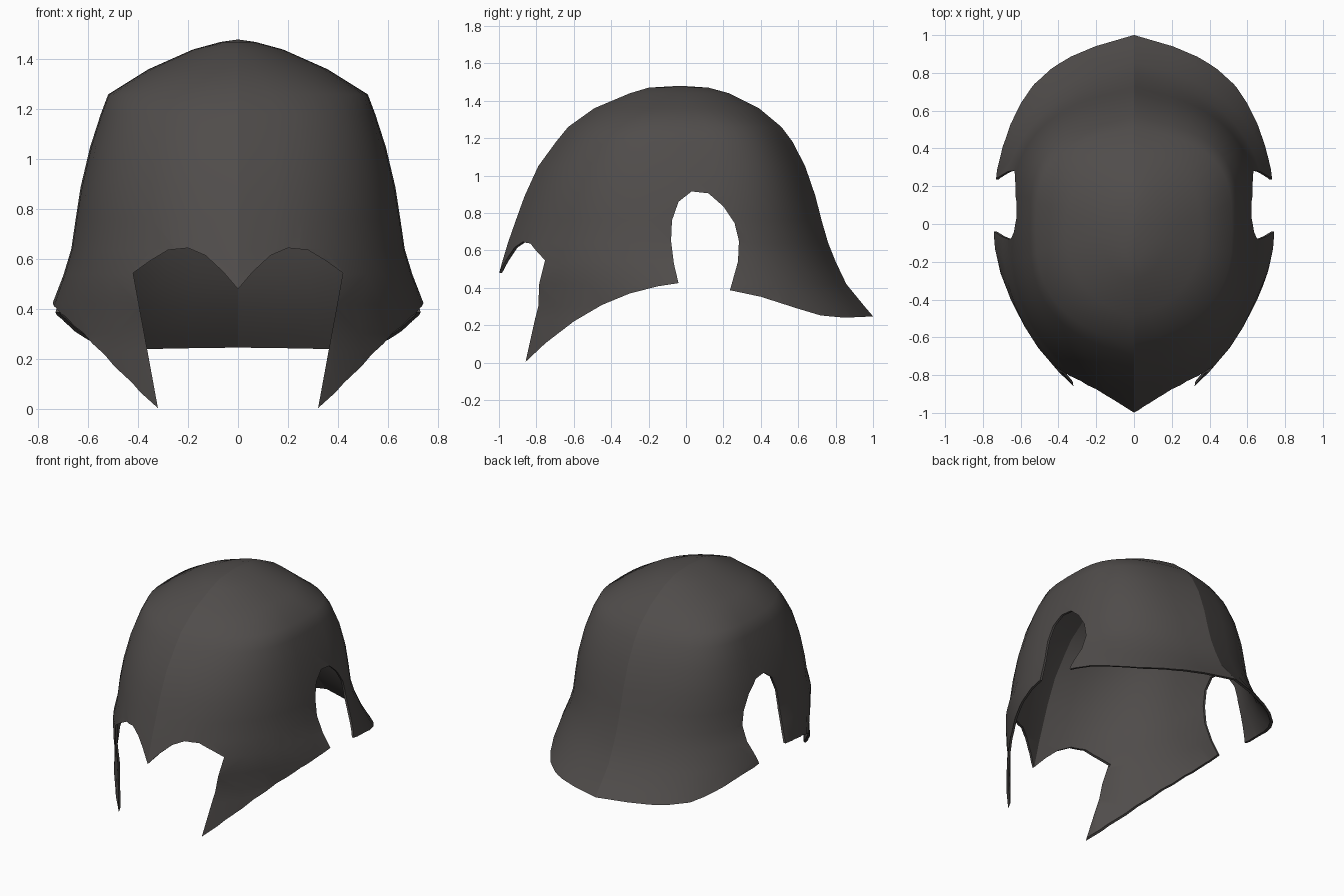
import bpy, bmesh, math

if "Cube" in bpy.data.objects:
    bpy.data.objects.remove(bpy.data.objects["Cube"])

steel = bpy.data.materials.new("dark_steel")
steel.diffuse_color = (0.080, 0.073, 0.070, 1)
steel.use_nodes = True
steel.node_tree.nodes["Principled BSDF"].inputs["Base Color"].default_value = steel.diffuse_color

# Shell rings: height, front y, half width, back y, front and back squareness, front ridge
RINGS = [
    (1.470, -0.20, 0.07, 0.12, 2.2, 2.2, 0.2), (1.440, -0.30, 0.18, 0.23, 2.2, 2.2, 0.2),
    (1.36, -0.49, 0.36, 0.39, 2.3, 2.5, 0.2), (1.26, -0.63, 0.52, 0.51, 2.7, 3.3, 0.2),
    (1.18, -0.695, 0.55, 0.57, 2.8, 3.5, 0.2), (1.05, -0.79, 0.592, 0.637, 2.7, 3.4, 0.2),
    (0.89, -0.863, 0.63, 0.692, 2.6, 3.2, 0.2), (0.76, -0.91, 0.652, 0.725, 2.5, 3.0, 0.2),
    (0.64, -0.952, 0.67, 0.76, 2.35, 2.8, 0.2), (0.54, -0.982, 0.70, 0.80, 2.2, 2.7, 0.17),
    (0.42, -1.015, 0.745, 0.857, 1.68, 2.7, 0.03), (0.30, -1.02, 0.765, 0.955, 1.54, 2.75, 0),
    (0.23, -1.03, 0.775, 1.015, 1.52, 2.8, 0), (0.00, -1.04, 0.80, 1.10, 1.5, 2.8, 0),
    (-0.10, -1.05, 0.81, 1.15, 1.5, 2.8, 0)]
CY, BACK_RIDGE, N = -0.03, 0.2, 10


def ring_points(z, yf, half, yb, p_front, p_back, ridge):
    """Closed ring with a pointed ridge at front and back."""
    pts = []
    for i in range(4 * N):
        t = i * math.pi / (2 * N)
        c, s = math.cos(t), math.sin(t)
        c = 0 if abs(c) < 1e-6 else c
        s = 0 if abs(s) < 1e-6 else s
        p, depth, k = (p_back, yb - CY, BACK_RIDGE) if s >= 0 else (p_front, CY - yf, ridge)
        x, y = abs(c) ** (2 / p), abs(s) ** (2 / p)
        y = (1 - k) * y + k * (1 - x)
        pts.append((math.copysign(x, c) * half if c else 0,
                    CY + math.copysign(y, s) * depth, z))
    return pts


# Helmet shell
bm = bmesh.new()
apex = bm.verts.new((0, CY, 1.48))
rows = [[bm.verts.new(p) for p in ring_points(*r)] for r in RINGS]
M = 4 * N
for j in range(M):
    k = (j + 1) % M
    bm.faces.new((apex, rows[0][j], rows[0][k]))
    for a, b in zip(rows, rows[1:]):
        bm.faces.new((a[j], b[j], b[k], a[k]))
mesh = bpy.data.meshes.new("helmet_shell")
bm.to_mesh(mesh)
bm.free()
mesh.materials.append(steel)
helmet = bpy.data.objects.new("helmet_shell", mesh)
bpy.context.collection.objects.link(helmet)
solid = helmet.modifiers.new("thickness", "SOLIDIFY")
solid.thickness, solid.offset = 0.015, -1


def cutter(name, outline, place, lo, hi):
    """Prism from a 2D outline, used to cut the shell."""
    bm = bmesh.new()
    face = bm.faces.new([bm.verts.new(place(a, b, lo)) for a, b in outline])
    new = bmesh.ops.extrude_face_region(bm, geom=[face])["geom"]
    d = [h - l for h, l in zip(place(0, 0, hi), place(0, 0, lo))]
    bmesh.ops.translate(bm, vec=d, verts=[v for v in new if isinstance(v, bmesh.types.BMVert)])
    bmesh.ops.recalc_face_normals(bm, faces=bm.faces)
    me = bpy.data.meshes.new(name)
    bm.to_mesh(me)
    bm.free()
    ob = bpy.data.objects.new(name, me)
    ob.hide_render = True
    bpy.context.collection.objects.link(ob)
    mod = helmet.modifiers.new(name, "BOOLEAN")
    mod.operation, mod.solver, mod.object = "DIFFERENCE", "EXACT", ob
    return ob


# Lower rim with ear arches, seen from the side (y, z)
rim = [(-1.3, 0.0), (-0.862, 0.0), (-0.75, 0.105), (-0.6, 0.22), (-0.45, 0.308),
       (-0.3, 0.37), (-0.15, 0.408), (-0.04, 0.425),
       (-0.065, 0.53), (-0.08, 0.65), (-0.075, 0.76), (-0.04, 0.86), (0.03, 0.915),
       (0.12, 0.905), (0.2, 0.835), (0.26, 0.745), (0.283, 0.65), (0.278, 0.54),
       (0.235, 0.387), (0.4, 0.352), (0.6, 0.288), (0.72, 0.252), (0.85, 0.24),
       (1.0, 0.247), (1.4, 0.267), (1.4, -0.4), (-1.3, -0.4)]
# Face opening with two brow arches, seen from the front (x, z)
brow = [(0.06, 0.55), (0.13, 0.615), (0.2, 0.645), (0.28, 0.637), (0.35, 0.595),
        (0.42, 0.545), (0.32, 0.0), (0.28, -0.22)]
face = [(0, 0.48)] + brow + [(-x, z) for x, z in reversed(brow)]

cutters = [cutter("rim_cutter", rim, lambda a, b, c: (c, a, b), -1.2, 1.2),
           cutter("face_cutter", face, lambda a, b, c: (a, c, b), -1.5, -0.3)]

# Bake the cuts and drop the cutters
deps = bpy.context.evaluated_depsgraph_get()
deps.update()
baked = bpy.data.meshes.new_from_object(helmet.evaluated_get(deps))
helmet.modifiers.clear()
helmet.data = baked
for ob in cutters:
    bpy.data.objects.remove(ob)

# Smooth shading with a sharp centre ridge
bpy.context.view_layer.objects.active = helmet
helmet.select_set(True)
bpy.ops.object.shade_smooth_by_angle(angle=math.radians(50))
for e in baked.edges:
    if all(abs(baked.vertices[v].co.x) < 1e-4 for v in e.vertices):
        e.use_edge_sharp = True
